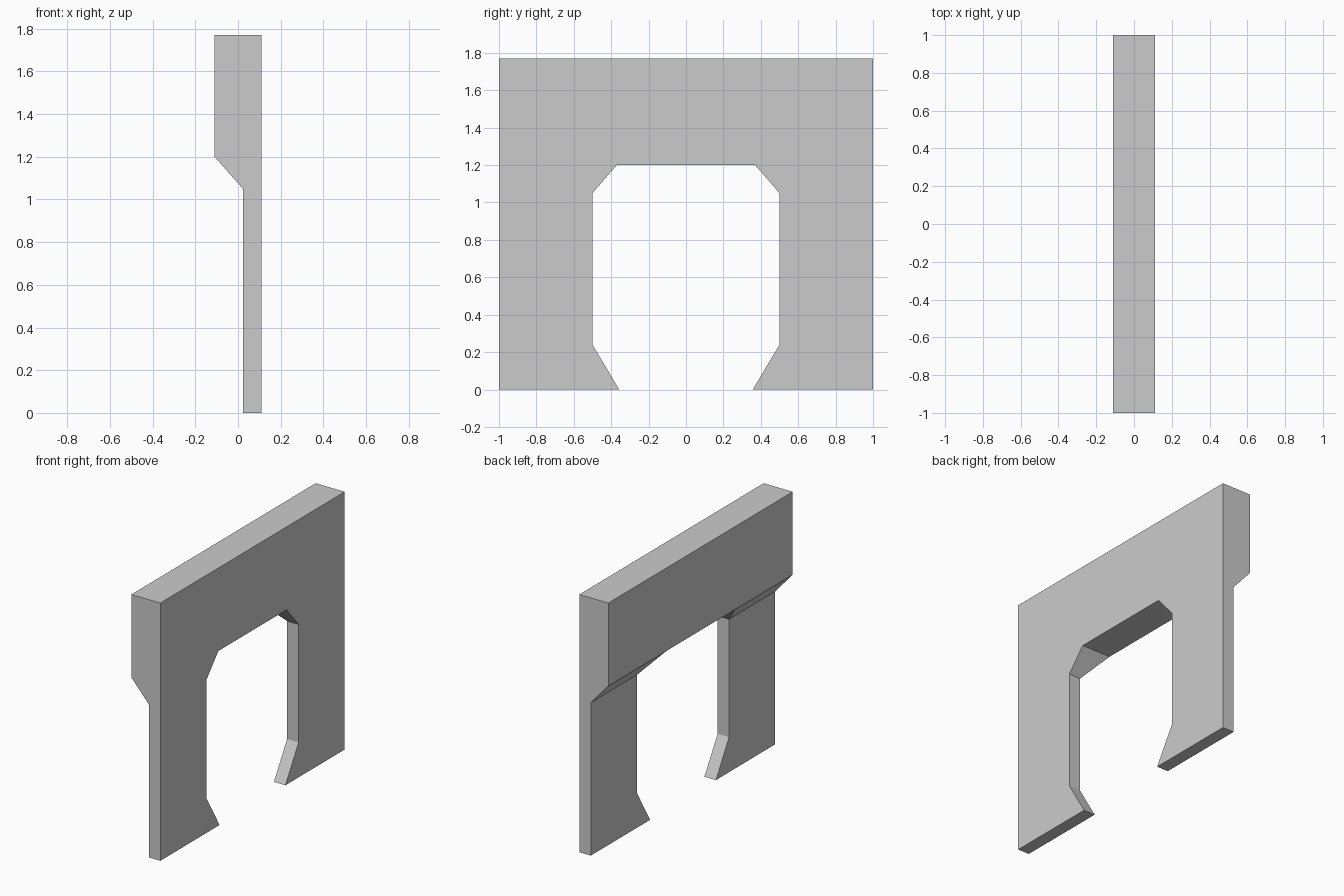
import bpy
import bmesh

default_cube = bpy.data.objects.get("Cube")
if default_cube:
    bpy.data.objects.remove(default_cube, do_unlink=True)

# Main dimensions
HALF_LENGTH = 1.0
TOP = 1.77
FLAT_X = 0.11        # flat side of the wall
HEADER_X = -0.11     # overhanging side of the header
PIER_X = 0.023       # recessed side of the piers
CORBEL_Z = 1.05      # where the overhang starts to slope out
HEADER_Z = 1.2       # underside of the header

# Edge of the opening, from the ground up: (height, half width)
OPENING = [(0, 0.357), (0.24, 0.5), (CORBEL_Z, 0.5), (HEADER_Z, 0.37)]


def paint(name, colour):
    mat = bpy.data.materials.new(name)
    mat.use_nodes = True
    mat.diffuse_color = colour
    mat.node_tree.nodes["Principled BSDF"].inputs["Base Color"].default_value = colour
    return mat


bm = bmesh.new()


def flat_face(points):
    return bm.faces.new([bm.verts.new((FLAT_X, y, z)) for y, z in points])


# Two piers, built in bands that follow the opening
for side in (-1, 1):
    for (z0, y0), (z1, y1) in zip(OPENING, OPENING[1:]):
        flat_face([(side * y0, z0), (side * HALF_LENGTH, z0),
                   (side * HALF_LENGTH, z1), (side * y1, z1)])

# Header spanning both piers
inner = OPENING[-1][1]
flat_face([(y, HEADER_Z) for y in (-HALF_LENGTH, -inner, inner, HALF_LENGTH)]
          + [(HALF_LENGTH, TOP), (-HALF_LENGTH, TOP)])
bmesh.ops.remove_doubles(bm, verts=bm.verts[:], dist=0.001)

# Thicken: thin piers, sloped corbel, deep header
result = bmesh.ops.extrude_face_region(bm, geom=bm.faces[:], use_keep_orig=True)
for item in result["geom"]:
    if isinstance(item, bmesh.types.BMVert):
        item.co.x = PIER_X if item.co.z < CORBEL_Z + 0.01 else HEADER_X
bmesh.ops.recalc_face_normals(bm, faces=bm.faces[:])

mesh = bpy.data.meshes.new("arch_wall")
bm.to_mesh(mesh)
bm.free()
mesh.materials.append(paint("light grey", (0.6, 0.6, 0.6, 1)))
wall = bpy.data.objects.new("arch_wall", mesh)
bpy.context.collection.objects.link(wall)
